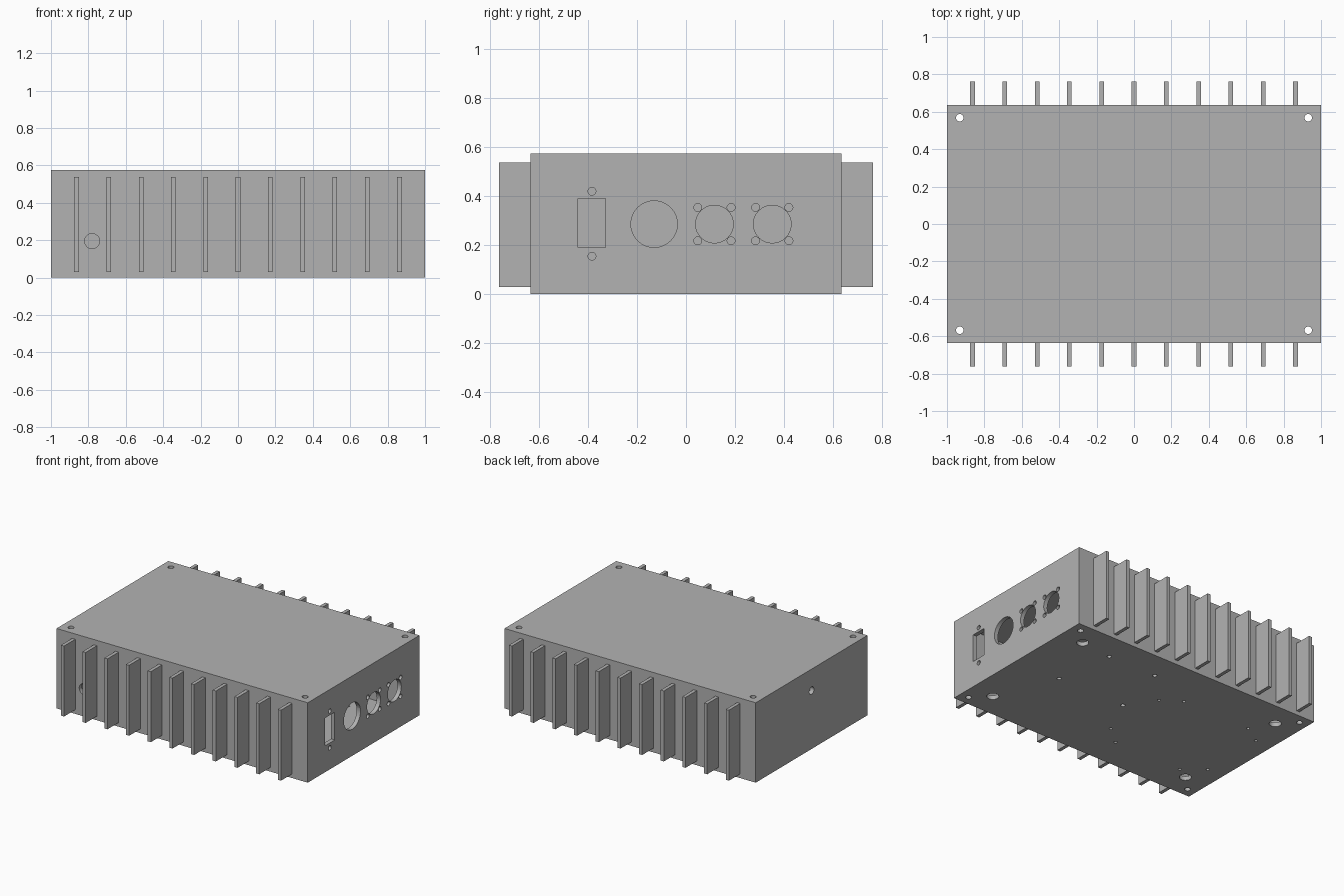
import bpy
import bmesh
from math import radians
from mathutils import Matrix, Vector

if "Cube" in bpy.data.objects:
    bpy.data.objects.remove(bpy.data.objects["Cube"], do_unlink=True)

LENGTH, WIDTH, HEIGHT, WALL = 2.0, 1.27, 0.575, 0.03
FIN_DEPTH, FIN_WIDTH, FIN_PITCH = 0.128, 0.025, 0.1727

grey = bpy.data.materials.new("aluminium grey")
grey.use_nodes = True
grey.diffuse_color = (0.45, 0.45, 0.45, 1)
grey.node_tree.nodes["Principled BSDF"].inputs["Base Color"].default_value = grey.diffuse_color


def add_box(bm, low, high):
    low, high = Vector(low), Vector(high)
    matrix = Matrix.Translation((low + high) / 2) @ Matrix.Diagonal((*(high - low), 1))
    bmesh.ops.create_cube(bm, size=1, matrix=matrix)


def add_drill(bm, centre, radius, axis, depth=0.16):
    turn = {"X": Matrix.Rotation(radians(90), 4, "Y"),
            "Y": Matrix.Rotation(radians(90), 4, "X"),
            "Z": Matrix.Identity(4)}[axis]
    bmesh.ops.create_cone(bm, cap_ends=True, segments=32, radius1=radius, radius2=radius,
                          depth=depth, matrix=Matrix.Translation(centre) @ turn)


def make_object(name, bm):
    mesh = bpy.data.meshes.new(name)
    bm.to_mesh(mesh)
    bm.free()
    mesh.materials.append(grey)
    obj = bpy.data.objects.new(name, mesh)
    bpy.context.collection.objects.link(obj)
    return obj


def activate(obj):
    bpy.ops.object.select_all(action="DESELECT")
    obj.select_set(True)
    bpy.context.view_layer.objects.active = obj


def cut(target, cutter):
    mod = target.modifiers.new("cut", "BOOLEAN")
    mod.operation, mod.solver, mod.object = "DIFFERENCE", "EXACT", cutter
    activate(target)
    bpy.ops.object.modifier_apply(modifier=mod.name)
    bpy.data.objects.remove(cutter, do_unlink=True)


# Hollow enclosure
hx, hy = LENGTH / 2, WIDTH / 2
bm = bmesh.new()
add_box(bm, (-hx, -hy, 0), (hx, hy, HEIGHT))
enclosure = make_object("enclosure", bm)
bm = bmesh.new()
add_box(bm, (-hx + WALL, -hy + WALL, WALL), (hx - WALL, hy - WALL, HEIGHT - WALL))
cut(enclosure, make_object("cavity_cutter", bm))

bm = bmesh.new()
# Connector panel: rectangular socket, large round socket, two flanged sockets
add_box(bm, (hx - 0.08, -0.44, 0.19), (hx + 0.08, -0.328, 0.39))
for z in (0.155, 0.42):
    add_drill(bm, (hx, -0.384, z), 0.016, "X")
add_drill(bm, (hx, -0.13, 0.286), 0.095, "X")
for y in (0.116, 0.352):
    add_drill(bm, (hx, y, 0.286), 0.077, "X")
    for dy in (-0.068, 0.068):
        for dz in (-0.068, 0.068):
            add_drill(bm, (hx, y + dy, 0.286 + dz), 0.016, "X")

# Single holes in the opposite end and the front wall
add_drill(bm, (-hx, 0, 0.42), 0.027, "X")
add_drill(bm, (-0.78, -hy, 0.195), 0.04, "Y")

# Corner screw holes through lid and base, foot holes in the base
for sx in (-1, 1):
    for sy in (-1, 1):
        add_drill(bm, (sx * 0.932, sy * 0.568, HEIGHT / 2), 0.02, "Z", 1)
        add_drill(bm, (sx * 0.82, sy * 0.456, 0), 0.04, "Z")

# Circuit board mounting holes in the base
boards = [((-0.725, -0.178), (-0.4, 0.294), 0.011),
          ((-0.867, -0.042), (-0.285, 0.204), 0.011)]
for xs, ys, radius in boards:
    for x in xs:
        for y in ys:
            add_drill(bm, (x, y, 0), radius, "Z")
for x, y in ((0.571, 0.43), (0.185, 0.43), (0.638, 0), (0.095, 0)):
    add_drill(bm, (x, y, 0), 0.015, "Z")
cut(enclosure, make_object("hole_cutter", bm))
activate(enclosure)
bpy.ops.object.shade_smooth_by_angle(angle=radians(30))

# Heat sink fins along front and back
for name, side in (("front_fins", -1), ("back_fins", 1)):
    bm = bmesh.new()
    inner, outer = side * (hy - 0.01), side * (hy + FIN_DEPTH)
    for i in range(-5, 6):
        x = i * FIN_PITCH
        add_box(bm, (x - FIN_WIDTH / 2, min(inner, outer), 0.03),
                (x + FIN_WIDTH / 2, max(inner, outer), 0.537))
    make_object(name, bm)
